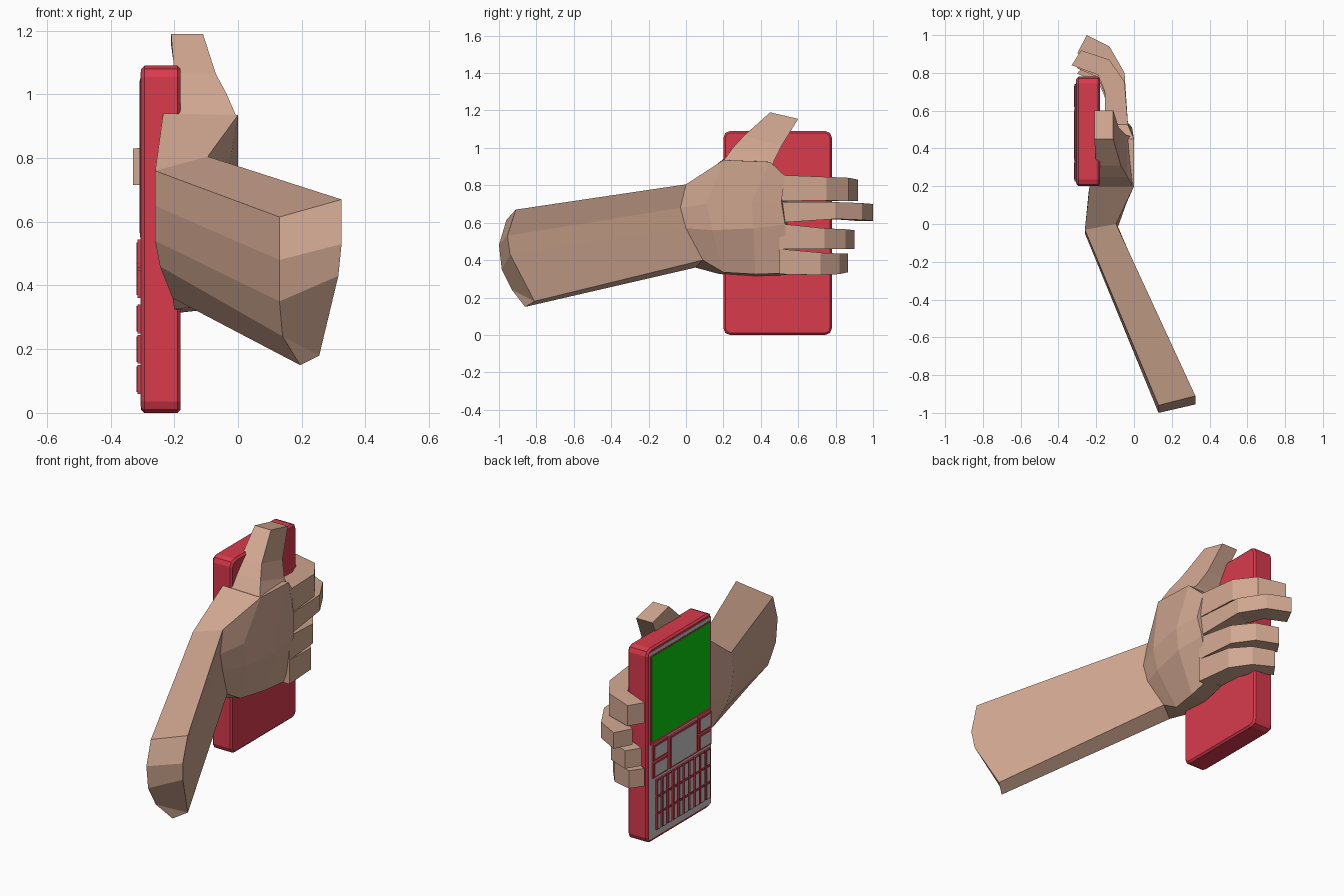
import bpy, bmesh, math

if "Cube" in bpy.data.objects:
    bpy.data.objects.remove(bpy.data.objects["Cube"])


def material(name, rgb):
    m = bpy.data.materials.new(name)
    m.diffuse_color = (*rgb, 1)
    m.use_nodes = True
    m.node_tree.nodes["Principled BSDF"].inputs["Base Color"].default_value = m.diffuse_color
    return m


SKIN = material("skin", (0.64, 0.39, 0.285))
RED = material("red_plastic", (0.69, 0.043, 0.073))
GREY = material("grey_plastic", (0.58, 0.58, 0.58))
GREEN = material("green_screen", (0.003, 0.6, 0.005))


def finish(name, bm, mats):
    bmesh.ops.recalc_face_normals(bm, faces=bm.faces)
    me = bpy.data.meshes.new(name)
    bm.to_mesh(me)
    bm.free()
    for m in mats:
        me.materials.append(m)
    ob = bpy.data.objects.new(name, me)
    bpy.context.collection.objects.link(ob)
    return ob


def loft(name, rings, mat, strip_start=False):
    """Skin a list of equal rings; the first cap can be split into bands."""
    bm = bmesh.new()
    vs = [[bm.verts.new(p) for p in r] for r in rings]
    n = len(rings[0])
    for a, b in zip(vs, vs[1:]):
        for i in range(n):
            j = (i + 1) % n
            bm.faces.new((a[i], a[j], b[j], b[i]))
    bm.faces.new(vs[-1])
    s = vs[0]
    if strip_start:
        for i in range(3):
            bm.faces.new((s[i], s[i + 1], s[n - 2 - i], s[n - 1 - i]))
        bm.faces.new((s[3], s[4], s[5]))
    else:
        bm.faces.new(s[::-1])
    return finish(name, bm, [mat])


def add_box(bm, x0, x1, y0, y1, z0, z1, front_index=0):
    """Box whose -x face takes its own material slot."""
    v = [bm.verts.new((x, y, z)) for x in (x0, x1) for y in (y0, y1) for z in (z0, z1)]
    for k, f in enumerate(((0, 1, 3, 2), (4, 6, 7, 5), (0, 4, 5, 1),
                           (2, 3, 7, 6), (0, 2, 6, 4), (1, 5, 7, 3))):
        bm.faces.new([v[i] for i in f]).material_index = front_index if k == 0 else 0


def plate(name, x0, x1, y0, y1, z0, z1, mat):
    bm = bmesh.new()
    add_box(bm, x0, x1, y0, y1, z0, z1)
    return finish(name, bm, [mat])


# Forearm and palm: each ring runs down the outer side, then up the inner side
elbow = [(0.325, -0.91, 0.67), (0.325, -0.955, 0.53), (0.315, -0.94, 0.43), (0.255, -0.81, 0.18),
         (0.195, -0.86, 0.15), (0.14, -0.93, 0.24), (0.13, -0.985, 0.35), (0.13, -1.0, 0.48),
         (0.13, -0.96, 0.615)]
wrist = [(-0.095, 0.0, 0.805), (-0.09, -0.03, 0.68), (-0.095, 0.0, 0.57), (-0.13, 0.09, 0.40),
         (-0.205, 0.05, 0.36), (-0.245, 0.0, 0.46), (-0.26, -0.03, 0.54), (-0.26, -0.05, 0.65),
         (-0.26, -0.03, 0.76)]
hand_heel = [(0.0, 0.2, 0.935), (-0.04, 0.11, 0.70), (-0.045, 0.14, 0.56), (-0.125, 0.2, 0.335),
             (-0.20, 0.18, 0.325), (-0.22, 0.18, 0.46), (-0.235, 0.17, 0.55), (-0.24, 0.17, 0.70),
             (-0.235, 0.2, 0.94)]
mid_palm = [(0.0, 0.45, 0.925), (0.0, 0.35, 0.71), (-0.005, 0.36, 0.57), (-0.09, 0.37, 0.325),
            (-0.18, 0.37, 0.315), (-0.18, 0.37, 0.46), (-0.18, 0.37, 0.56), (-0.18, 0.37, 0.70),
            (-0.18, 0.45, 0.925)]
knuckles = [(-0.035, 0.53, 0.85), (-0.01, 0.51, 0.71), (-0.025, 0.53, 0.59), (-0.06, 0.54, 0.33),
            (-0.15, 0.54, 0.32), (-0.15, 0.54, 0.46), (-0.15, 0.54, 0.57), (-0.15, 0.54, 0.70),
            (-0.15, 0.53, 0.85)]
loft("forearm_and_palm", [elbow, wrist, hand_heel, mid_palm, knuckles], SKIN, True)

# Thumb rising along the back of the handset
loft("thumb", [
    [(-0.005, 0.2, 0.93), (-0.005, 0.46, 0.90), (-0.18, 0.46, 0.90), (-0.235, 0.2, 0.935)],
    [(-0.035, 0.25, 1.0), (-0.04, 0.47, 0.93), (-0.17, 0.47, 0.93), (-0.2, 0.25, 1.0)],
    [(-0.07, 0.31, 1.065), (-0.08, 0.51, 1.01), (-0.19, 0.51, 1.01), (-0.2, 0.31, 1.065)],
    [(-0.11, 0.45, 1.19), (-0.11, 0.6, 1.155), (-0.21, 0.6, 1.155), (-0.21, 0.45, 1.19)],
], SKIN)

# Fingers curling round the edge of the handset
OUTER = [(-0.03, 0.50), (-0.05, 0.80), (-0.13, 0.94), (-0.25, 1.0)]
INNER = [(-0.15, 0.50), (-0.155, 0.74), (-0.19, 0.845), (-0.30, 0.905)]


def finger(name, reach, low, high, tip_shift=0.0):
    rings = []
    for k, (o, i) in enumerate(zip(OUTER, INNER)):
        sy = (reach - 0.5) / 0.5
        dx = tip_shift if k == 3 else 0
        (ox, oy), (ix, iy) = [(x + dx, 0.5 + (y - 0.5) * sy) for x, y in (o, i)]
        rings.append([(ox, oy, high[k]), (ox, oy, low[k]), (ix, iy, low[k]), (ix, iy, high[k])])
    loft(name, rings, SKIN)


finger("index_finger", 0.92, (0.715, 0.72, 0.715, 0.715), (0.855, 0.845, 0.84, 0.83), -0.03)
finger("middle_finger", 1.0, (0.60, 0.62, 0.615, 0.61), (0.712, 0.71, 0.705, 0.70))
finger("ring_finger", 0.90, (0.46, 0.46, 0.46, 0.46), (0.595, 0.57, 0.565, 0.56))
finger("little_finger", 0.865, (0.325, 0.32, 0.325, 0.335), (0.46, 0.44, 0.435, 0.435))

# Handset body: rounded rectangle extruded along x with softened rims
Y0, Y1, Z0, Z1, R = 0.2, 0.78, 0.0, 1.09, 0.035
bm = bmesh.new()
loop = []
for cy, cz, a0 in ((Y1 - R, Z1 - R, 0), (Y0 + R, Z1 - R, 90), (Y0 + R, Z0 + R, 180), (Y1 - R, Z0 + R, 270)):
    for s in (0, 45, 90):
        a = math.radians(a0 + s)
        loop.append((cy + R * math.cos(a), cz + R * math.sin(a)))
back = [bm.verts.new((-0.18, y, z)) for y, z in loop]
front = [bm.verts.new((-0.304, y, z)) for y, z in loop]
rims = [bm.faces.new(back), bm.faces.new(front[::-1])]
for i in range(len(loop)):
    j = (i + 1) % len(loop)
    bm.faces.new((back[i], front[i], front[j], back[j]))
bmesh.ops.bevel(bm, geom=list({e for f in rims for e in f.edges}), offset=0.01,
                segments=1, affect='EDGES')
finish("handset_body", bm, [RED])

# Face panel and screen
plate("face_panel", -0.306, -0.30, 0.215, 0.765, 0.02, 1.07, GREY)
plate("screen_frame", -0.3075, -0.302, 0.22, 0.755, 0.55, 1.05, RED)
plate("screen", -0.309, -0.303, 0.23, 0.745, 0.565, 1.043, GREEN)


# Keys: red sides with an inset grey face
def add_key(bm, y0, y1, z0, z1, m):
    add_box(bm, -0.316, -0.30, y0, y1, z0, z1)
    add_box(bm, -0.318, -0.315, y0 + m, y1 - m, z0 + m, z1 - m, 1)


bm = bmesh.new()
for z0, z1 in ((0.36, 0.447), (0.457, 0.545)):
    add_key(bm, 0.61, 0.74, z0, z1, 0.01)
    add_key(bm, 0.225, 0.335, z0, z1, 0.01)
add_key(bm, 0.35, 0.595, 0.36, 0.54, 0.01)
finish("navigation_keys", bm, [RED, GREY])

bm = bmesh.new()
for z0 in (0.06, 0.155, 0.25):
    for c in range(10):
        y = 0.235 + c * 0.0485
        add_key(bm, y, y + 0.037, z0, z0 + 0.09, 0.005)
finish("keypad", bm, [RED, GREY])
